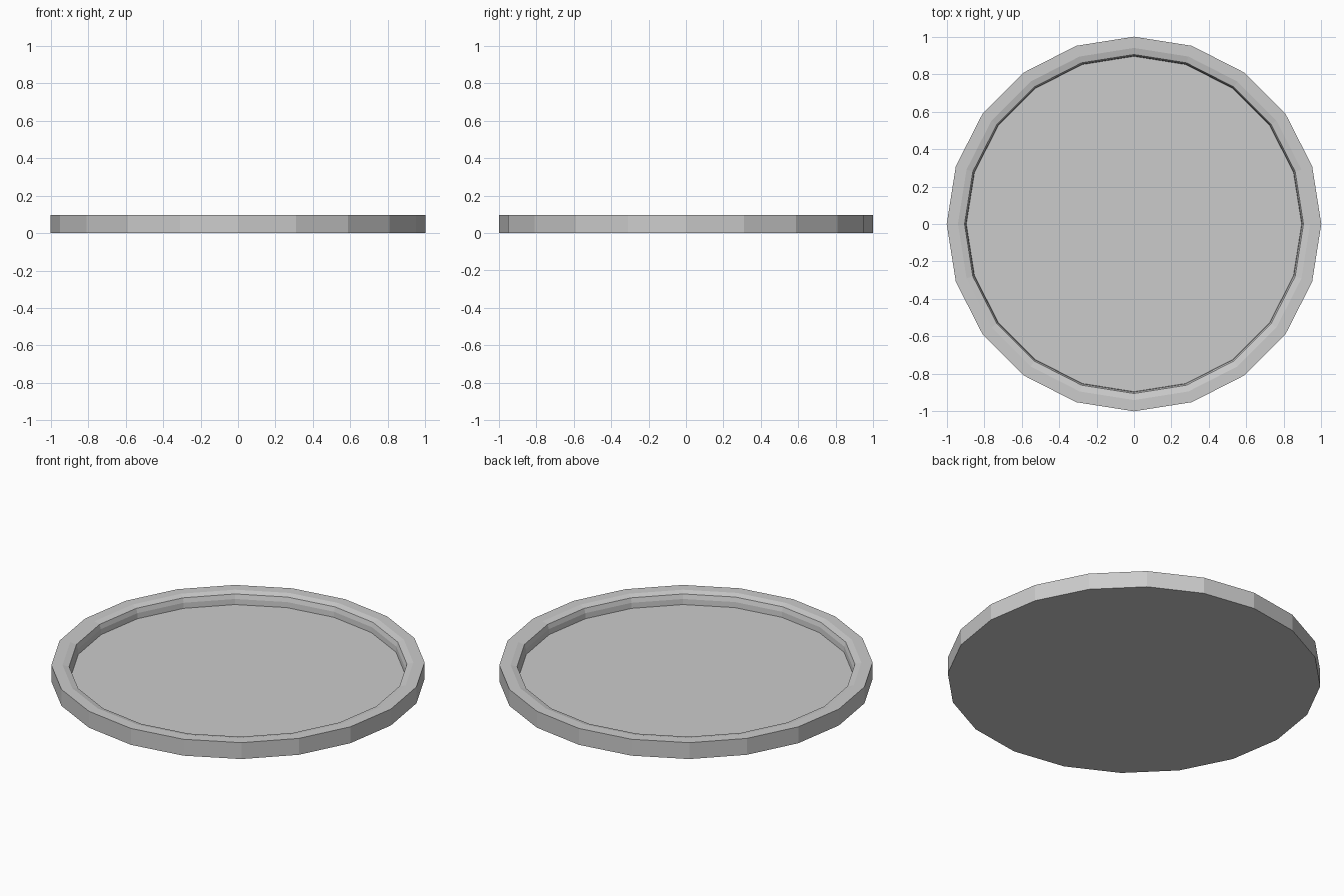
import bpy, bmesh
from math import cos, sin, tau

if "Cube" in bpy.data.objects:
    bpy.data.objects.remove(bpy.data.objects["Cube"])

SIDES = 20

# Cross-section (radius, height) from the underside edge over the rim to the floor
profile = [(1.0, 0.0), (1.0, 0.097), (0.94, 0.097), (0.905, 0.088),
           (0.897, 0.062), (0.895, 0.03)]

bm = bmesh.new()
rings = [[bm.verts.new((r * cos(tau * i / SIDES), r * sin(tau * i / SIDES), z))
          for i in range(SIDES)] for r, z in profile]

# Outer wall, rim and inner wall
for a, b in zip(rings, rings[1:]):
    for i in range(SIDES):
        j = (i + 1) % SIDES
        bm.faces.new((a[i], a[j], b[j], b[i]))

# Underside and recessed floor
bm.faces.new(rings[0][::-1])
bm.faces.new(rings[-1])
bmesh.ops.recalc_face_normals(bm, faces=bm.faces)

mesh = bpy.data.meshes.new("round_tray")
bm.to_mesh(mesh)
bm.free()
tray = bpy.data.objects.new("round_tray", mesh)
bpy.context.collection.objects.link(tray)
